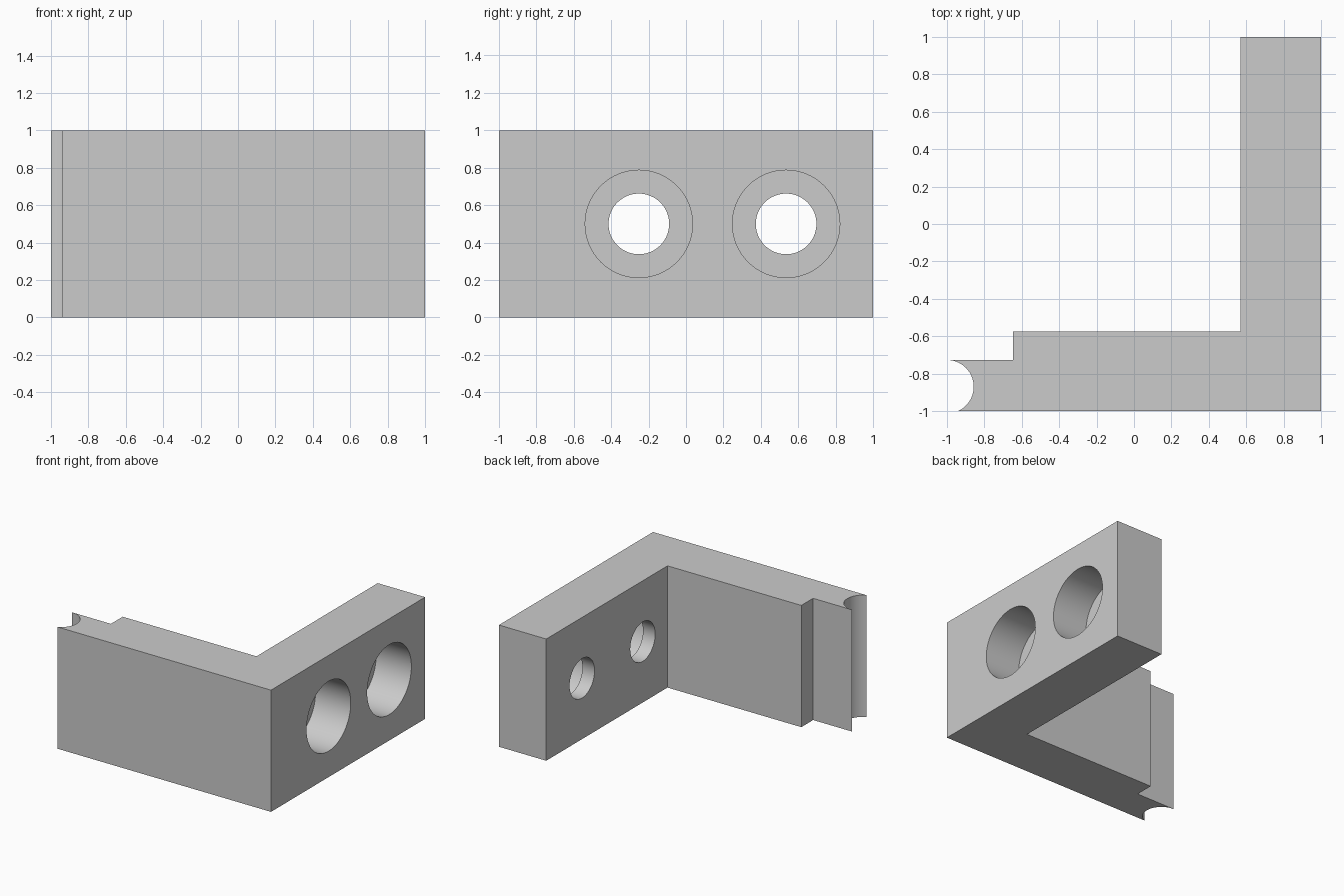
import bpy
import bmesh
from math import sin, cos, pi, asin, radians

if "Cube" in bpy.data.objects:
    bpy.data.objects.remove(bpy.data.objects["Cube"])

HEIGHT = 1.0
INNER_X, INNER_Y = 0.57, -0.574      # inside faces of the two arms
STEP_X = -0.646                      # where the short arm thins to a tip
GROOVE_Y, GROOVE_R = -0.87, 0.143    # round groove in the tip
HOLE_YS = (-0.252, 0.535)
HOLE_R, BORE_R, BORE_DEPTH = 0.162, 0.287, 0.32

grey = bpy.data.materials.new("plain grey")
grey.use_nodes = True
colour = (0.6, 0.6, 0.6, 1)
grey.diffuse_color = colour
grey.node_tree.nodes["Principled BSDF"].inputs["Base Color"].default_value = colour


def groove_points(steps=24):
    """Arc from the back of the tip round to the front face."""
    start, end = pi / 2, -asin((1 + GROOVE_Y) / GROOVE_R)
    for i in range(steps + 1):
        a = start + (end - start) * i / steps
        yield -1 + GROOVE_R * cos(a), GROOVE_Y + GROOVE_R * sin(a)


def extrude_profile(name, points):
    bm = bmesh.new()
    face = bm.faces.new([bm.verts.new((x, y, 0)) for x, y in points])
    top = bmesh.ops.extrude_face_region(bm, geom=[face])["geom"]
    bmesh.ops.translate(bm, vec=(0, 0, HEIGHT),
                        verts=[v for v in top if isinstance(v, bmesh.types.BMVert)])
    bmesh.ops.recalc_face_normals(bm, faces=bm.faces)
    mesh = bpy.data.meshes.new(name)
    bm.to_mesh(mesh)
    bm.free()
    mesh.materials.append(grey)
    obj = bpy.data.objects.new(name, mesh)
    bpy.context.collection.objects.link(obj)
    return obj


def drill(target, y, radius, x_from, x_to):
    """Cut a round hole along x, then discard the cutter."""
    bpy.ops.mesh.primitive_cylinder_add(
        vertices=64, radius=radius, depth=x_to - x_from,
        location=((x_from + x_to) / 2, y, HEIGHT / 2), rotation=(0, pi / 2, 0))
    cutter = bpy.context.object
    cutter.hide_render = True
    cutter.data.materials.append(grey)
    mod = target.modifiers.new("hole", "BOOLEAN")
    mod.operation, mod.solver, mod.object = "DIFFERENCE", "EXACT", cutter
    bpy.ops.object.select_all(action="DESELECT")
    target.select_set(True)
    bpy.context.view_layer.objects.active = target
    bpy.ops.object.modifier_apply(modifier=mod.name)
    bpy.data.objects.remove(cutter)


# L-shaped bracket with a stepped, grooved tip
outline = [(1, -1), (1, 1), (INNER_X, 1), (INNER_X, INNER_Y), (STEP_X, INNER_Y),
           (STEP_X, GROOVE_Y + GROOVE_R), *groove_points()]
bracket = extrude_profile("angle_bracket", outline)

# Counterbored screw holes through the long arm
for y in HOLE_YS:
    drill(bracket, y, BORE_R, 1 - BORE_DEPTH, 1.2)
    drill(bracket, y, HOLE_R, INNER_X - 0.2, 1.2)

bpy.ops.object.shade_smooth_by_angle(angle=radians(30))
